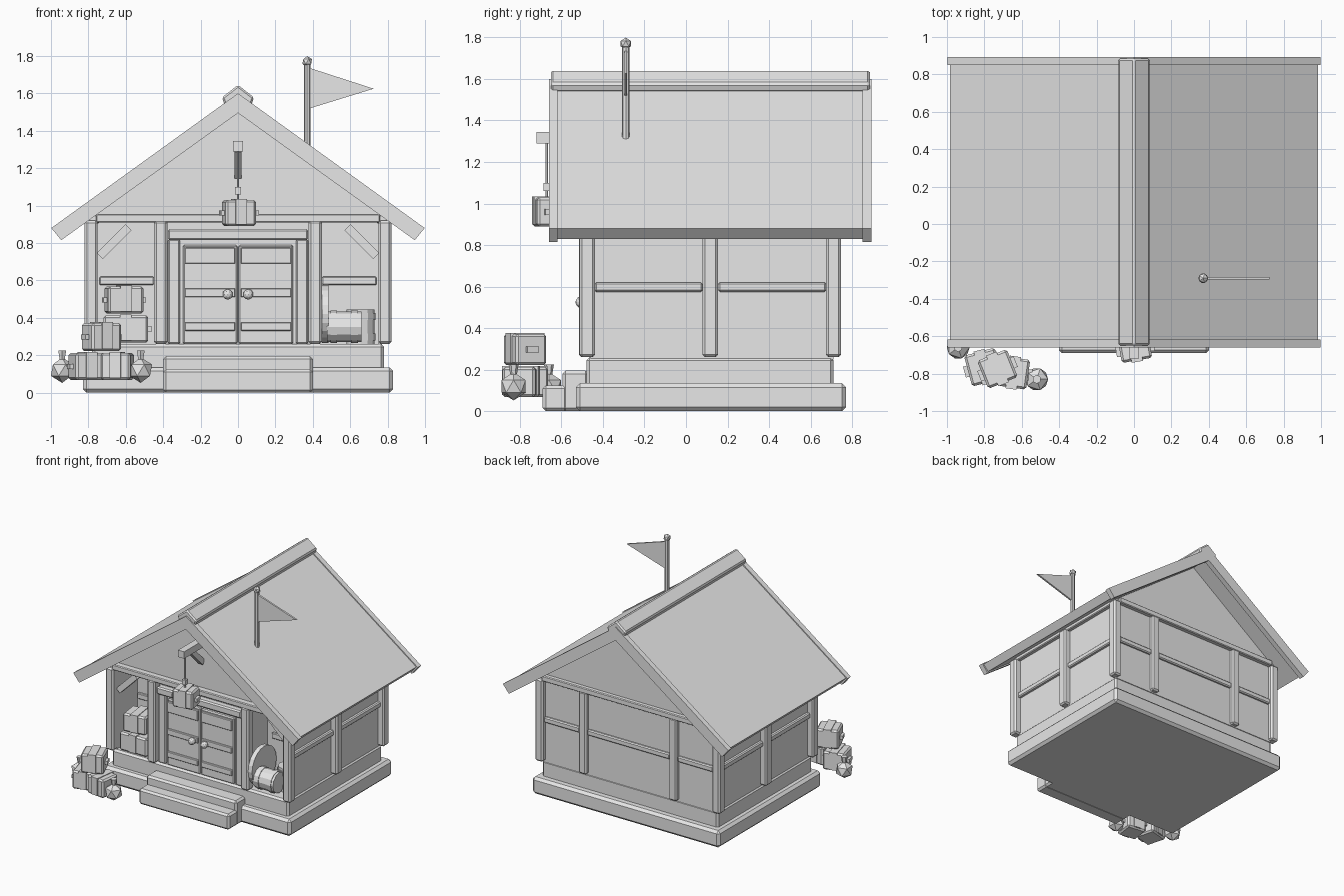
import bpy, bmesh, math
from mathutils import Matrix, Vector

cube = bpy.data.objects.get("Cube")
if cube:
    bpy.data.objects.remove(cube, do_unlink=True)

clay = bpy.data.materials.new("clay grey")
clay.use_nodes = True
clay.diffuse_color = (0.8, 0.8, 0.8, 1)
clay.node_tree.nodes["Principled BSDF"].inputs["Base Color"].default_value = (0.8, 0.8, 0.8, 1)


def finish(name, bm, bevel=0.0):
    """Turn a bmesh into a named, bevelled object."""
    bmesh.ops.recalc_face_normals(bm, faces=bm.faces)
    mesh = bpy.data.meshes.new(name)
    bm.to_mesh(mesh)
    bm.free()
    mesh.materials.append(clay)
    ob = bpy.data.objects.new(name, mesh)
    bpy.context.collection.objects.link(ob)
    if bevel:
        mod = ob.modifiers.new("bevel", "BEVEL")
        mod.width = bevel
        mod.segments = 1
        mod.limit_method = "ANGLE"
    return ob


def box(name, x, y, z, bevel=0.012):
    """Box from (low, high) ranges."""
    bm = bmesh.new()
    bmesh.ops.create_cube(bm, size=1)
    for v in bm.verts:
        v.co = [r[0] if c < 0 else r[1] for c, r in zip(v.co, (x, y, z))]
    return finish(name, bm, bevel)


def prism(name, profile, y0, y1, bevel=0.0):
    """Extrude an x-z outline along y."""
    bm = bmesh.new()
    face = bm.faces.new([bm.verts.new((x, y0, z)) for x, z in profile])
    new = bmesh.ops.extrude_face_region(bm, geom=[face])["geom"]
    bmesh.ops.translate(bm, vec=(0, y1 - y0, 0),
                        verts=[g for g in new if isinstance(g, bmesh.types.BMVert)])
    return finish(name, bm, bevel)


def rod(name, a, b, r0, r1=None, sides=12):
    """Cylinder or cone between two points."""
    a, b = Vector(a), Vector(b)
    bm = bmesh.new()
    m = Matrix.Translation((a + b) / 2) @ (b - a).to_track_quat("Z", "Y").to_matrix().to_4x4()
    bmesh.ops.create_cone(bm, cap_ends=True, segments=sides, radius1=r0,
                          radius2=r0 if r1 is None else r1, depth=(b - a).length, matrix=m)
    return finish(name, bm)


def ball(name, co, r, detail=1):
    bm = bmesh.new()
    bmesh.ops.create_icosphere(bm, subdivisions=detail, radius=r, matrix=Matrix.Translation(co))
    return finish(name, bm)


def strut(name, a, b, width):
    """Square timber between two points."""
    a, b = Vector(a), Vector(b)
    bm = bmesh.new()
    m = Matrix.Translation((a + b) / 2) @ (b - a).to_track_quat("Z", "Y").to_matrix().to_4x4()
    bmesh.ops.create_cube(bm, size=1, matrix=m @ Matrix.Diagonal((width, width, (b - a).length, 1)))
    return finish(name, bm)


def crate(name, co, size, turn=0):
    """Bevelled crate with a strap sticking out at mid height."""
    w, d, h = (s / 2 for s in size)
    parts = [box(name, (-w, w), (-d, d), (-h, h)),
             box(name + "_strap", (-w - .02, w + .02), (-.03, .03), (-.014, .014), 0),
             box(name + "_lid_band", (-.03, .03), (-d - .008, d + .008), (-h + .01, h + .005), 0)]
    for ob in parts:
        ob.location = co
        ob.rotation_euler.z = math.radians(turn)


def barrel(name, a, b, r):
    a, b = Vector(a), Vector(b)
    rod(name, a, b, r * .94)
    for t in (.1, .7):
        rod(name + "_hoop", a.lerp(b, t), a.lerp(b, t + .2), r)


# Plinth and steps
box("plinth", (-.83, .83), (-.53, .77), (0, .135), .02)
box("floor_tier", (-.78, .78), (-.48, .71), (.12, .26), .015)
box("lower_step", (-.4, .4), (-.69, -.57), (0, .125), .015)
box("upper_step", (-.4, .4), (-.595, -.47), (0, .195), .015)

# Walls, with an open bay either side of the door
box("main_walls", (-.77, .77), (-.2, .71), (.25, .93), 0)
box("door_bay", (-.4, .4), (-.45, -.19), (.25, .93), 0)
for s in (-1, 1):
    box("bay_side_wall", sorted((s * .75, s * .77)), (-.46, -.19), (.25, .93), 0)
    box("bay_rail", sorted((s * .45, s * .74)), (-.22, -.19), (.575, .62), .005)
    strut("bay_brace", (s * .74, -.44, .73), (s * .585, -.44, .885), .045)
    # Timber frame
    for y in (-.475, .71):
        box("corner_post", sorted((s * .75, s * .82)), (y - .037, y + .037), (.26, .92))
    box("front_post", sorted((s * .378, s * .448)), (-.515, -.44), (.26, .92))
    box("back_post", sorted((s * .365, s * .435)), (.68, .745), (.26, .92))
    box("side_post", sorted((s * .75, s * .82)), (.08, .155), (.26, .92))
    for y in ((-.44, .08), (.155, .675)):
        box("side_rail", sorted((s * .76, s * .795)), y, (.575, .62), .008)
    box("side_top_beam", sorted((s * .74, s * .8)), (-.48, .72), (.905, .95), .006)
    box("back_rail", sorted((s * .435, s * .75)), (.7, .73), (.575, .62), .008)
box("middle_back_rail", (-.365, .365), (.7, .73), (.575, .62), .008)
box("front_beam", (-.76, .76), (-.51, -.44), (.91, .955), .006)
box("back_beam", (-.76, .76), (.68, .745), (.91, .955), .006)

# Double door
box("door_lintel", (-.375, .375), (-.5, -.44), (.815, .875), .01)
for s in (-1, 1):
    box("door_jamb", sorted((s * .31, s * .375)), (-.475, -.44), (.26, .82), .008)
    box("door_leaf", sorted((s * .004, s * .295)), (-.475, -.44), (.26, .79), .008)
    for z in ((.69, .775), (.51, .557), (.33, .376)):
        box("door_board", sorted((s * .015, s * .285)), (-.49, -.47), z, .004)
    ball("door_knob", (s * .055, -.505, .525), .028, 2)

# Gable and roof
prism("gable", [(-.77, .92), (.77, .92), (.77, .95), (0, 1.51), (-.77, .95)], -.46, .71)


def chevron(edge, top, low_edge, under):
    return [(-edge[0], edge[1]), (0, top), edge, low_edge, (0, under), (-low_edge[0], low_edge[1])]


prism("roof", chevron((.985, .88), 1.59, (.94, .83), 1.51), -.62, .86)
for y in (-.66, .85):
    prism("barge_board", chevron((.998, .88), 1.6, (.945, .815), 1.495), y, y + .042)
prism("ridge_cap", chevron((.086, 1.578), 1.645, (.07, 1.535), 1.585), -.65, .885, .01)

# Hoist with a hanging crate
box("hoist_beam", (-.027, .027), (-.72, -.45), (1.29, 1.345), 0)
strut("hoist_brace", (0, -.46, 1.16), (0, -.6, 1.3), .04)
rod("hoist_rope", (0, -.67, 1.03), (0, -.67, 1.3), .006, sides=6)
box("hoist_hook", (-.016, .016), (-.686, -.654), (1.06, 1.1), 0)
crate("hoisted_crate", (.005, -.665, .96), (.165, .13, .14), 10)

# Flag
rod("flag_pole", (.37, -.29, 1.3), (.37, -.29, 1.76), .018, sides=8)
ball("pole_finial", (.37, -.29, 1.77), .029)
prism("pennant", [(.385, 1.52), (.725, 1.625), (.385, 1.735)], -.297, -.283)

# Goods in the bays
crate("lower_bay_crate", (-.6, -.39, .34), (.24, .17, .145))
crate("upper_bay_crate", (-.61, -.38, .495), (.19, .16, .145), 8)
barrel("lying_barrel", (.475, -.42, .352), (.66, -.42, .352), .086)
barrel("standing_barrel", (.655, -.3, .26), (.655, -.3, .445), .08)
rod("round_lid", (.45, -.36, .42), (.485, -.36, .42), .155, sides=20)

# Goods by the steps
crate("left_yard_crate", (-.805, -.765, .14), (.17, .17, .145), 15)
crate("right_yard_crate", (-.645, -.795, .14), (.16, .16, .145), -8)
crate("top_yard_crate", (-.73, -.775, .297), (.17, .16, .15), 22)
for x, y in ((-.94, -.66), (-.52, -.83)):
    ball("sack", (x, y, .12), .068)
    rod("sack_neck", (x, y, .225), (x, y, .165), .024, .014, 6)
